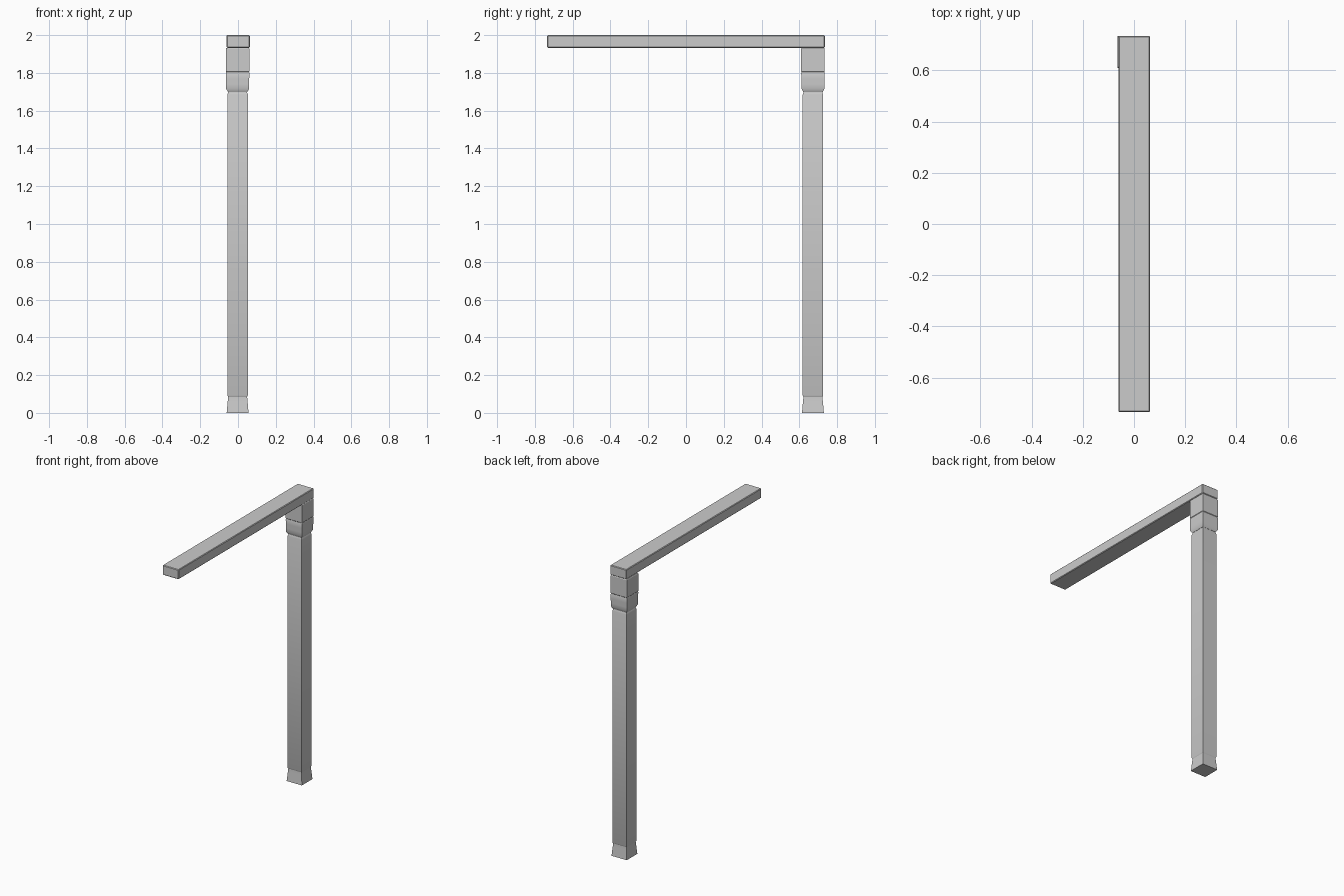
import bpy, bmesh

if "Cube" in bpy.data.objects:
    bpy.data.objects.remove(bpy.data.objects["Cube"])

CX, CY = -0.002, 0.672  # post axis


def square_loft(name, profile):
    """Stack square rings given as (half width, height) and cap both ends."""
    bm = bmesh.new()
    rings = []
    for h, z in profile:
        rings.append([bm.verts.new((CX + sx * h, CY + sy * h, z))
                      for sx, sy in ((-1, -1), (1, -1), (1, 1), (-1, 1))])
    for a, b in zip(rings, rings[1:]):
        for i in range(4):
            j = (i + 1) % 4
            bm.faces.new((a[i], a[j], b[j], b[i]))
    bm.faces.new(rings[0][::-1])
    bm.faces.new(rings[-1])
    return finish(name, bm)


def finish(name, bm):
    me = bpy.data.meshes.new(name)
    bm.to_mesh(me)
    bm.free()
    ob = bpy.data.objects.new(name, me)
    bpy.context.collection.objects.link(ob)
    bpy.context.view_layer.objects.active = ob
    ob.select_set(True)
    bpy.ops.object.shade_smooth_by_angle(angle=0.5)
    ob.select_set(False)
    return ob


# flared foot
square_loft("post_foot", [(0.058, 0), (0.056, 0.02), (0.0545, 0.04),
                          (0.052, 0.065), (0.0505, 0.085), (0.0505, 0.09)])
# long shaft with chamfered ends
square_loft("post_shaft", [(0.0505, 0.085), (0.0545, 0.093),
                           (0.0545, 1.685), (0.0505, 1.695)])
# neck between shaft and capital
square_loft("post_neck", [(0.0505, 1.69), (0.0505, 1.705)])
# lower capital, widening upward
square_loft("lower_capital", [(0.052, 1.70), (0.0605, 1.716), (0.061, 1.74),
                              (0.0615, 1.77), (0.062, 1.80), (0.059, 1.806)])
# upper capital block
square_loft("upper_capital", [(0.059, 1.804), (0.062, 1.808),
                              (0.062, 1.928), (0.059, 1.933)])

# cantilevered beam with thin chamfers
bm = bmesh.new()
bmesh.ops.create_cube(bm, size=1)
for v in bm.verts:
    v.co.x = v.co.x * 0.123 + 0.001
    v.co.y *= 1.47
    v.co.z = v.co.z * 0.067 + 1.9665
bmesh.ops.bevel(bm, geom=bm.edges[:], offset=0.004, segments=1, affect='EDGES')
finish("beam", bm)
